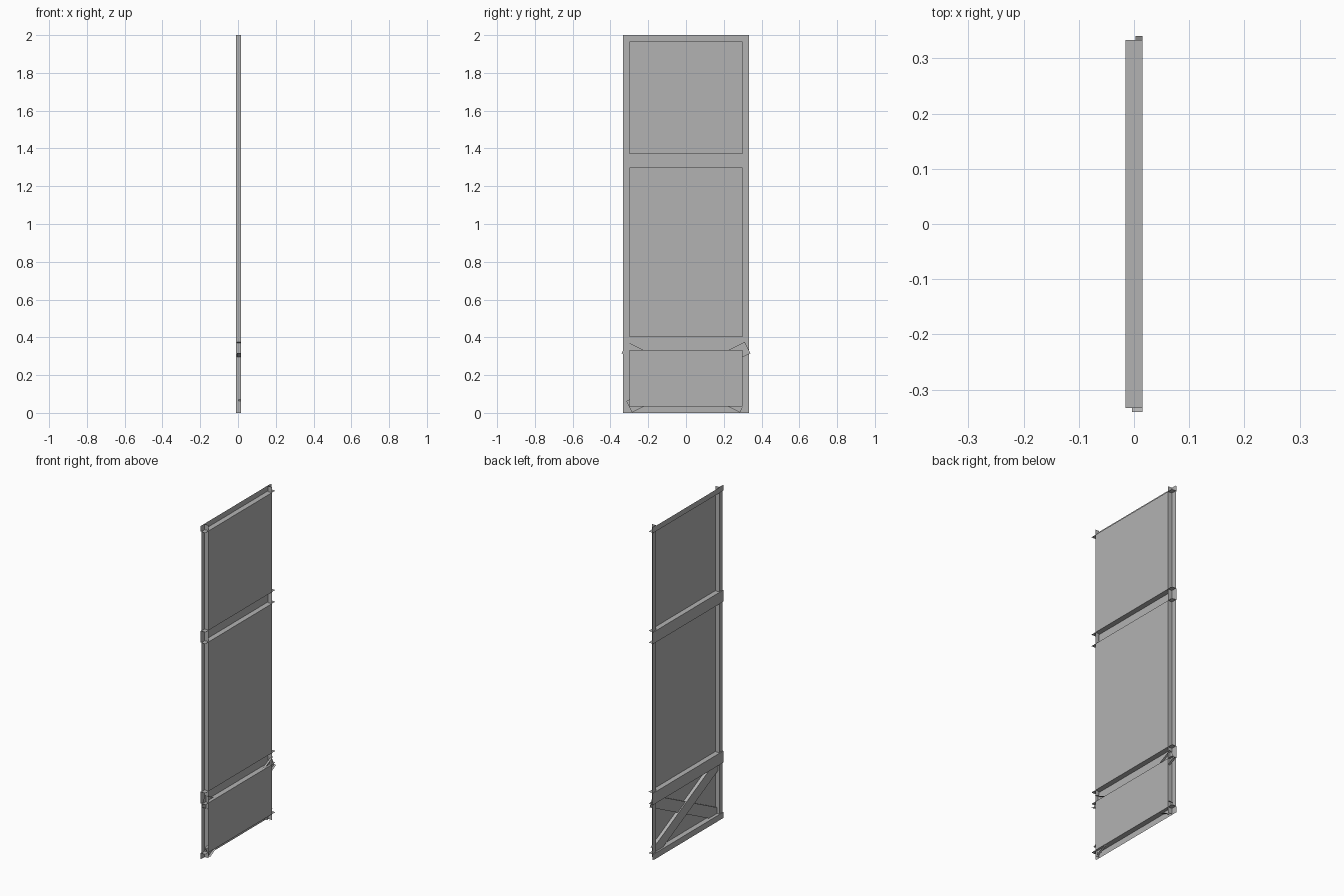
import bpy, math
from mathutils import Vector

if "Cube" in bpy.data.objects:
    bpy.data.objects.remove(bpy.data.objects["Cube"])

BACK, FRONT = -0.0155, 0.0155     # depth range of the folded sheet along x
STILE_BACK = -0.011               # stile webs sit just inside the rail webs
HALF_W, INNER_W = 0.333, 0.30     # outer edge / inner flange positions in y

steel = bpy.data.materials.new("dark_grey")
steel.diffuse_color = (0.45, 0.45, 0.45, 1)
steel.use_nodes = True
steel.node_tree.nodes["Principled BSDF"].inputs["Base Color"].default_value = steel.diffuse_color


def mesh_object(name, verts, faces):
    me = bpy.data.meshes.new(name)
    me.from_pydata(verts, [], faces)
    me.update()
    me.materials.append(steel)
    ob = bpy.data.objects.new(name, me)
    bpy.context.collection.objects.link(ob)
    return ob


def folded_strip(name, start, end, profile):
    """Sweep an open (offset, x) profile along a straight line in the y-z plane."""
    a, b = Vector(start), Vector(end)
    d = (b - a).normalized()
    n = Vector((-d.y, d.x))
    verts = []
    for p in (a, b):
        for off, x in profile:
            q = p + n * off
            verts.append((x, q.x, q.y))
    k = len(profile)
    faces = [(i, i + 1, k + i + 1, k + i) for i in range(k - 1)]
    return mesh_object(name, verts, faces)


def channel(half, web_x):
    return [(-half, FRONT), (-half, web_x), (half, web_x), (half, FRONT)]


# Stiles: flat web at the back with one inner flange
for side, label in ((-1, "front"), (1, "rear")):
    profile = [(-side * HALF_W, STILE_BACK), (-side * INNER_W, STILE_BACK),
               (-side * INNER_W, FRONT)]
    folded_strip(label + "_stile", (0, 0), (0, 2), profile)

# Top and bottom rails: web and a single flange
folded_strip("top_rail", (-HALF_W, 2), (HALF_W, 2),
             [(0, BACK), (-0.033, BACK), (-0.033, FRONT)])
folded_strip("bottom_rail", (-HALF_W, 0), (HALF_W, 0),
             [(0, BACK), (0.035, BACK), (0.035, FRONT)])

# Middle rails: full channels open towards +x
for label, z in (("upper", 1.335), ("lower", 0.368)):
    folded_strip(label + "_middle_rail", (-HALF_W, z), (HALF_W, z), channel(0.035, BACK))

# Infill panels on the +x side
for label, z0, z1 in (("lower", 0.035, 0.333), ("middle", 0.403, 1.30), ("upper", 1.37, 1.967)):
    mesh_object(label + "_panel",
                [(FRONT, -INNER_W, z0), (FRONT, INNER_W, z0),
                 (FRONT, INNER_W, z1), (FRONT, -INNER_W, z1)], [(0, 1, 2, 3)])

# Crossed braces behind the lower panel
slope = math.atan2(0.3, 0.6)
for side, web_x, label in ((1, 0.003, "inner"), (-1, -0.004, "outer")):
    c, s = side * math.cos(slope), math.sin(slope)
    folded_strip(label + "_brace", (-0.337 * c, 0.183 - 0.337 * s),
                 (0.364 * c, 0.183 + 0.364 * s), channel(0.0335, web_x))
